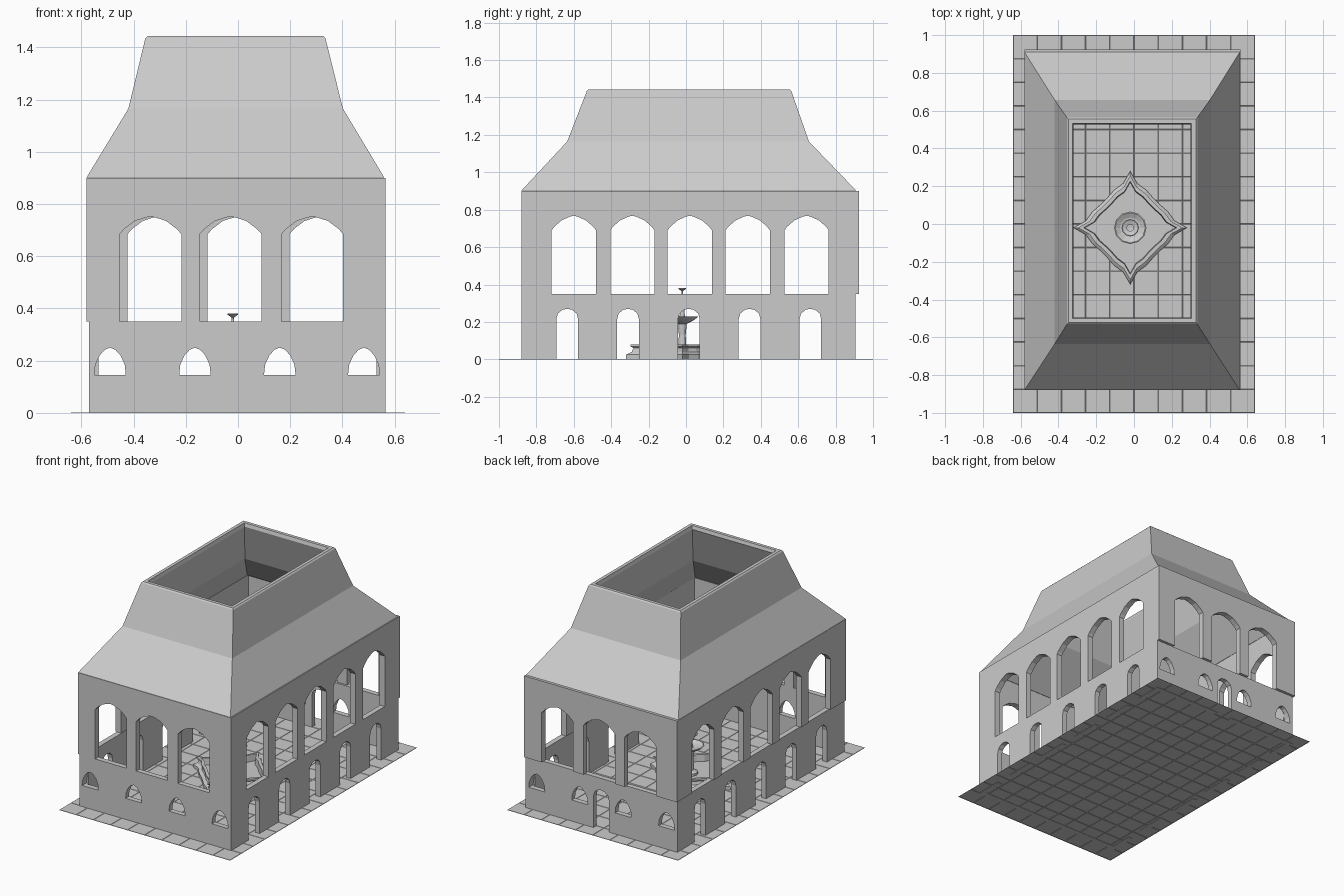
import bpy, bmesh, math
from mathutils import Vector

if "Cube" in bpy.data.objects:
    bpy.data.objects.remove(bpy.data.objects["Cube"])


def finish(name, bm):
    bmesh.ops.recalc_face_normals(bm, faces=bm.faces[:])
    me = bpy.data.meshes.new(name)
    bm.to_mesh(me)
    bm.free()
    ob = bpy.data.objects.new(name, me)
    bpy.context.collection.objects.link(ob)
    return ob


def loft(name, loops, closed=False):
    """Skin a list of equal-length point loops; closed joins last to first, else ends are capped."""
    bm = bmesh.new()
    rows = [[bm.verts.new(p) for p in lp] for lp in loops]
    n = len(rows[0])
    pairs = list(zip(rows, rows[1:])) + ([(rows[-1], rows[0])] if closed else [])
    for a, b in pairs:
        for i in range(n):
            j = (i + 1) % n
            bm.faces.new((a[i], a[j], b[j], b[i]))
    if not closed:
        bm.faces.new(rows[0])
        bm.faces.new(rows[-1])
    return finish(name, bm)


def rect(x0, x1, y0, y1, z, t=0.0):
    x0, x1, y0, y1 = x0 + t, x1 - t, y0 + t, y1 - t
    return [(x0, y0, z), (x1, y0, z), (x1, y1, z), (x0, y1, z)]


def arch(half, z0):
    """Full outline of an arched opening from its right half."""
    pts = [(half[0][0], z0)] + half
    return pts + [(-u, z) for u, z in reversed(pts) if u > 0]


def opening(outline, centre, wall, axis, depth=0.1):
    """Prism cutter through a wall lying at a given x or y."""
    loops = []
    for d in (wall - depth / 2, wall + depth / 2):
        if axis == 'x':
            loops.append([(d, centre + u, z) for u, z in outline])
        else:
            loops.append([(centre + u, d, z) for u, z in outline])
    ob = loft("opening_cutter", loops)
    ob.hide_render = True
    return ob


def cut(wall, cutters):
    bpy.context.view_layer.objects.active = wall
    for c in cutters:
        m = wall.modifiers.new("opening", 'BOOLEAN')
        m.operation, m.solver, m.object = 'DIFFERENCE', 'EXACT', c
        bpy.ops.object.modifier_apply(modifier=m.name)
        bpy.data.objects.remove(c)


# Tiled floor
bm = bmesh.new()
bmesh.ops.create_grid(bm, x_segments=10, y_segments=16, size=1)
for v in bm.verts:
    v.co.x *= 0.64
bmesh.ops.inset_individual(bm, faces=bm.faces[:], thickness=0.003, depth=0.002)
finish("tiled_floor", bm)

# Opening outlines
door = arch([(0.058, 0.215), (0.05, 0.245), (0.025, 0.265), (0, 0.27)], -0.05)
vent = arch([(0.06, 0.15), (0.056, 0.185), (0.04, 0.22), (0.02, 0.242), (0, 0.25)], 0.145)
tall = arch([(0.118, 0.69), (0.105, 0.708), (0.065, 0.743), (0.02, 0.763), (0, 0.768)], 0.3)
tall_end = arch([(0.118, 0.685), (0.1, 0.705), (0.06, 0.735), (0.02, 0.748), (0, 0.752)], 0.3)

# Lower wall: five doors each side, small vents at both ends, one back door
lo = (-0.57, 0.565, -0.88, 0.907)
t = 0.035
lower = loft("lower_wall", [rect(*lo, 0), rect(*lo, 0.35), rect(*lo, 0.35, t), rect(*lo, 0, t)], True)
cutters = []
for y in (-0.635, -0.31, 0.015, 0.34, 0.665):
    for x in (-0.553, 0.548):
        cutters.append(opening(door, y, x, 'x'))
for x in (-0.49, -0.165, 0.16, 0.482):
    for y in (-0.863, 0.89):
        cutters.append(opening(vent, x, y, 'y', 0.06))
cutters.append(opening(door, 0.0, 0.89, 'y'))
cut(lower, cutters)

# Upper wall: five tall windows each side, three at each end
up = (-0.58, 0.565, -0.88, 0.925)
t = 0.04
upper = loft("upper_wall", [rect(*up, 0.35), rect(*up, 0.9), rect(*up, 0.9, t), rect(*up, 0.35, t)], True)
cutters = []
for y in (-0.6, -0.287, 0.02, 0.33, 0.645):
    for x in (-0.56, 0.545):
        cutters.append(opening(tall, y, x, 'x'))
for x in (-0.335, -0.028, 0.285):
    cutters.append(opening(tall_end, x, -0.86, 'y'))
    cutters.append(opening(tall_end, x + 0.03, 0.905, 'y'))
cut(upper, cutters)

# Two-pitch roof, open at the top with a thin rim
r0 = (-0.58, 0.56, -0.88, 0.91)
r1 = (-0.42, 0.402, -0.635, 0.657)
r2 = (-0.355, 0.335, -0.53, 0.563)
loft("open_roof", [
    rect(*r0, 0.902), rect(*r1, 1.165), rect(*r2, 1.435), rect(*r2, 1.443, 0.008),
    rect(*r2, 1.443, 0.03), rect(*r2, 1.42, 0.036), rect(*r1, 1.15, 0.036), rect(*r0, 0.902, 0.04)], True)

# Four-pointed fountain basin with ogee sides
c = Vector((-0.02, -0.02, 0))
quarter = [(0.3, 0), (0.235, 0.037), (0.2, 0.085), (0.16, 0.12),
           (0.12, 0.16), (0.085, 0.2), (0.037, 0.235)]


def star(s, z):
    pts = []
    for k in range(4):
        a = k * math.pi / 2
        for x, y in quarter:
            pts.append((c.x + s * (x * math.cos(a) - y * math.sin(a)),
                        c.y + s * (x * math.sin(a) + y * math.cos(a)), z))
    return pts


loft("fountain_basin", [star(1.0, 0.002), star(1.0, 0.025), star(0.9, 0.04),
                        star(0.87, 0.06), star(0.92, 0.068), star(0.92, 0.08),
                        star(0.82, 0.08), star(0.8, 0.035)])

# Tiered fountain bowls on a stem
profile = [(0.045, 0.034), (0.045, 0.05), (0.022, 0.065), (0.018, 0.13), (0.024, 0.19),
           (0.06, 0.208), (0.086, 0.228), (0.08, 0.23), (0.055, 0.217), (0.015, 0.21),
           (0.011, 0.28), (0.03, 0.29), (0.046, 0.304), (0.042, 0.306), (0.008, 0.295),
           (0.004, 0.365), (0.02, 0.376), (0.02, 0.38), (0.003, 0.378)]
n = 12
loft("fountain_bowls", [[(c.x + r * math.cos(2 * math.pi * i / n),
                          c.y + r * math.sin(2 * math.pi * i / n), z) for i in range(n)]
                        for r, z in profile])
